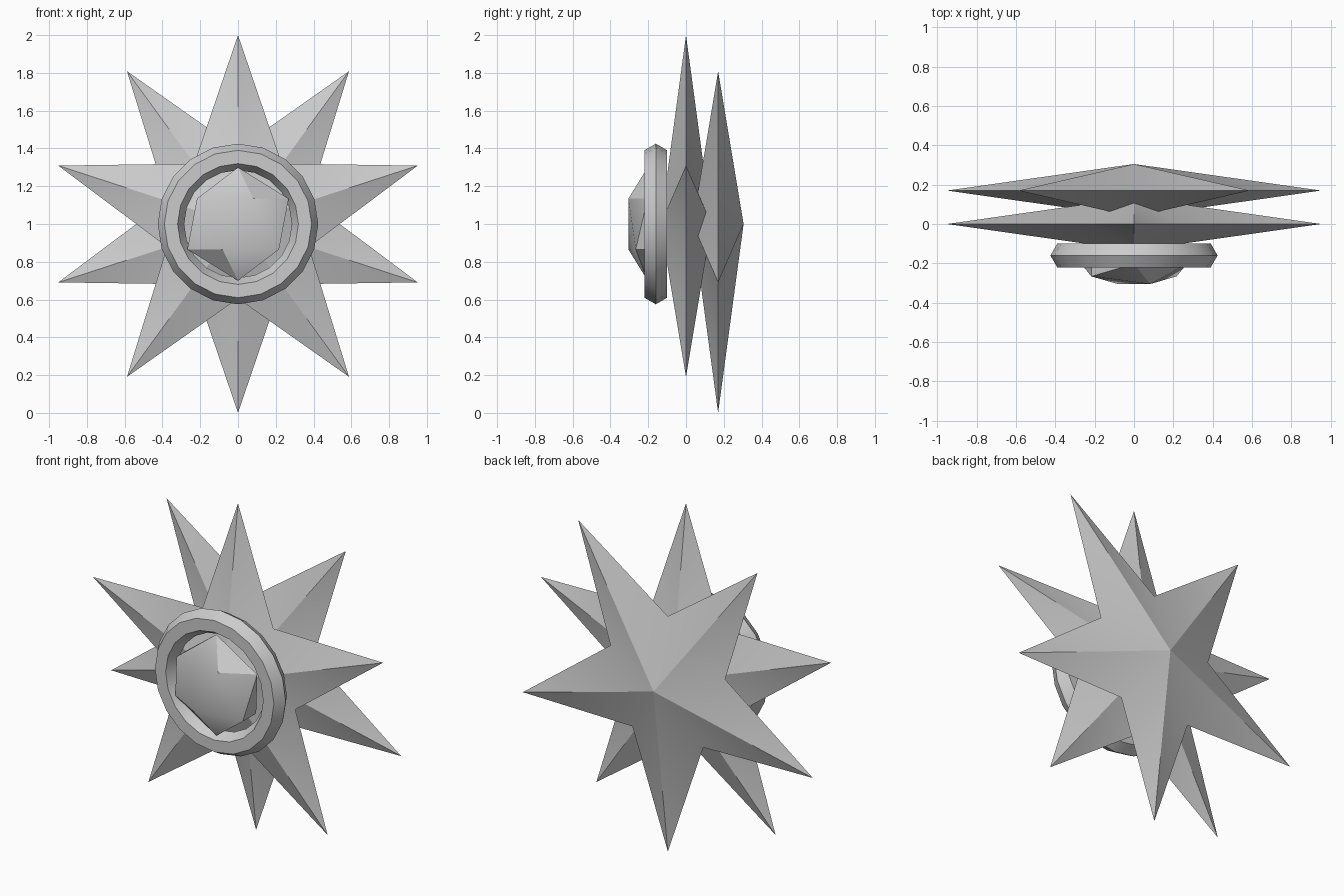
import bpy, bmesh
from math import sin, cos, pi, radians
from mathutils import Matrix

cube = bpy.data.objects.get("Cube")
if cube:
    bpy.data.objects.remove(cube, do_unlink=True)

grey = bpy.data.materials.new("plain grey")
grey.use_nodes = True
colour = (0.6, 0.6, 0.6, 1)
grey.diffuse_color = colour
grey.node_tree.nodes["Principled BSDF"].inputs["Base Color"].default_value = colour


def finish(name, bm):
    """Turn a bmesh into a shaded object."""
    bmesh.ops.recalc_face_normals(bm, faces=bm.faces)
    mesh = bpy.data.meshes.new(name)
    bm.to_mesh(mesh)
    bm.free()
    mesh.materials.append(grey)
    obj = bpy.data.objects.new(name, mesh)
    bpy.context.collection.objects.link(obj)
    bpy.ops.object.select_all(action='DESELECT')
    obj.select_set(True)
    bpy.context.view_layer.objects.active = obj
    bpy.ops.object.shade_smooth_by_angle(angle=radians(30))


def star(name, y, start, points=5, outer=1.0, inner=0.395, depth=0.135):
    """Pointed star with a raised centre on both sides."""
    bm = bmesh.new()
    rim = []
    for i in range(points * 2):
        a = start + i * pi / points
        r = inner if i % 2 else outer
        rim.append(bm.verts.new((r * cos(a), y, 1 + r * sin(a))))
    for side in (-depth, depth):
        apex = bm.verts.new((0, y + side, 1))
        for i, v in enumerate(rim):
            bm.faces.new((v, rim[(i + 1) % len(rim)], apex))
    finish(name, bm)


def ring(name, y, major=0.355, minor=0.07, steps=20, sides=6):
    """Ring with a hexagonal section, facing the front."""
    bm = bmesh.new()
    loops = []
    for i in range(steps):
        a = 2 * pi * i / steps
        loop = []
        for j in range(sides):
            b = 2 * pi * j / sides
            r = major + minor * cos(b)
            loop.append(bm.verts.new((r * cos(a), y + minor * sin(b), 1 + r * sin(a))))
        loops.append(loop)
    for i in range(steps):
        p, q = loops[i], loops[(i + 1) % steps]
        for j in range(sides):
            k = (j + 1) % sides
            bm.faces.new((p[j], p[k], q[k], q[j]))
    finish(name, bm)


# Two stars, one upright and one inverted behind it
star("front_star", 0, pi / 2)
star("back_star", 0.17, -pi / 2)

# Round frame
ring("frame_ring", -0.16)

# Flattened faceted gem in the frame
bm = bmesh.new()
bmesh.ops.create_icosphere(bm, subdivisions=1, radius=0.3,
                           matrix=Matrix.Translation((0, -0.203, 1)) @ Matrix.Diagonal((1, 0.4, 1, 1)))
finish("centre_gem", bm)
